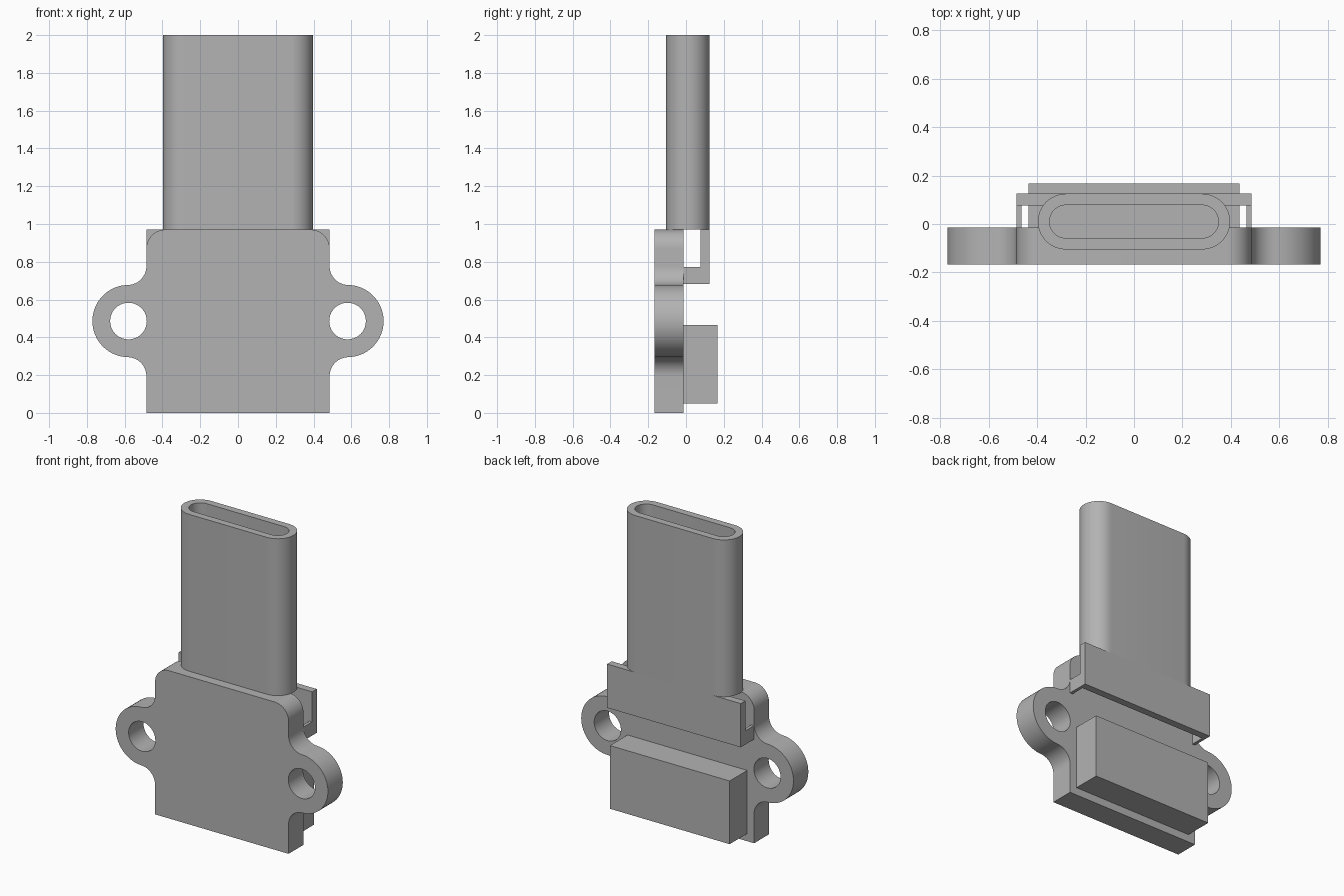
import bpy, bmesh, math
from mathutils import Vector

cube = bpy.data.objects.get("Cube")
if cube:
    bpy.data.objects.remove(cube, do_unlink=True)

grey = bpy.data.materials.new("plain_grey")
grey.use_nodes = True
grey.diffuse_color = (0.45, 0.45, 0.45, 1)
grey.node_tree.nodes["Principled BSDF"].inputs["Base Color"].default_value = (0.45, 0.45, 0.45, 1)


def finish(name, bm, smooth=False):
    bmesh.ops.recalc_face_normals(bm, faces=bm.faces)
    mesh = bpy.data.meshes.new(name)
    bm.to_mesh(mesh)
    bm.free()
    mesh.materials.append(grey)
    ob = bpy.data.objects.new(name, mesh)
    bpy.context.collection.objects.link(ob)
    if smooth:
        bpy.ops.object.select_all(action='DESELECT')
        ob.select_set(True)
        bpy.context.view_layer.objects.active = ob
        bpy.ops.object.shade_smooth_by_angle(angle=math.radians(30))
    return ob


def box(name, x, y, z):
    bm = bmesh.new()
    bmesh.ops.create_cube(bm, size=1)
    for v in bm.verts:
        v.co = [r[0] + (c + 0.5) * (r[1] - r[0]) for c, r in zip(v.co, (x, y, z))]
    return finish(name, bm)


def arc(cx, cy, r, start, end, steps=16):
    angles = [math.radians(start + (end - start) * i / steps) for i in range(steps + 1)]
    return [(cx + r * math.cos(a), cy + r * math.sin(a)) for a in angles]


# Mounting plate: half outline mirrored, with a screw hole in each ear
HALF, TOP, EAR_X, EAR_Z, EAR_R, FILLET = 0.485, 0.97, 0.58, 0.486, 0.191, 0.1
FRONT, BACK = -0.168, -0.014
half = [(HALF, 0)]
half += arc(HALF + FILLET, EAR_Z - EAR_R - FILLET, FILLET, 180, 90)
half += arc(EAR_X, EAR_Z, EAR_R, -90, 90, 32)
half += arc(HALF + FILLET, EAR_Z + EAR_R + FILLET, FILLET, 270, 180)
half += arc(HALF - FILLET, TOP - FILLET, FILLET, 0, 90)
outline = half + [(-x, z) for x, z in reversed(half)]
holes = [arc(s * EAR_X, EAR_Z, 0.097, 0, 360, 40)[:-1] for s in (-1, 1)]

bm = bmesh.new()
for loop in [outline] + holes:
    verts = [bm.verts.new((x, FRONT, z)) for x, z in loop]
    for a, b in zip(verts, verts[1:] + verts[:1]):
        bm.edges.new((a, b))
bmesh.ops.triangle_fill(bm, edges=bm.edges[:], use_beauty=True, normal=(0, -1, 0))
grown = bmesh.ops.extrude_face_region(bm, geom=bm.faces[:], use_keep_orig=True)
moved = [g for g in grown["geom"] if isinstance(g, bmesh.types.BMVert)]
bmesh.ops.translate(bm, verts=moved, vec=Vector((0, BACK - FRONT, 0)))
finish("mounting_plate", bm, smooth=True)


# Plug shell: stadium rings lofted up the outside and down into the socket
def stadium(bm, half_width, r, z):
    c = half_width - r
    pts = arc(c, 0.01, r, -90, 90, 24) + arc(-c, 0.01, r, 90, 270, 24)
    return [bm.verts.new((x, y, z)) for x, y in pts]


bm = bmesh.new()
rings = [stadium(bm, 0.397, 0.115, TOP), stadium(bm, 0.397, 0.115, 2),
         stadium(bm, 0.349, 0.068, 2), stadium(bm, 0.349, 0.068, 1.37)]
for low, high in zip(rings, rings[1:]):
    for i in range(len(low)):
        bm.faces.new((low[i - 1], low[i], high[i], high[i - 1]))
bm.faces.new(rings[0])
bm.faces.new(rings[-1])
finish("plug_shell", bm, smooth=True)

# Rear clamp: back bar with a short arm at each end
box("clamp_bar", (-HALF, HALF), (0.077, 0.125), (0.683, TOP))
for side, s in (("right", -1), ("left", 1)):
    box("clamp_arm_" + side, sorted((s * 0.465, s * HALF)), (BACK, 0.077), (0.683, 0.773))

# Rear block
box("rear_block", (-0.435, 0.435), (BACK, 0.168), (0.05, 0.465))
